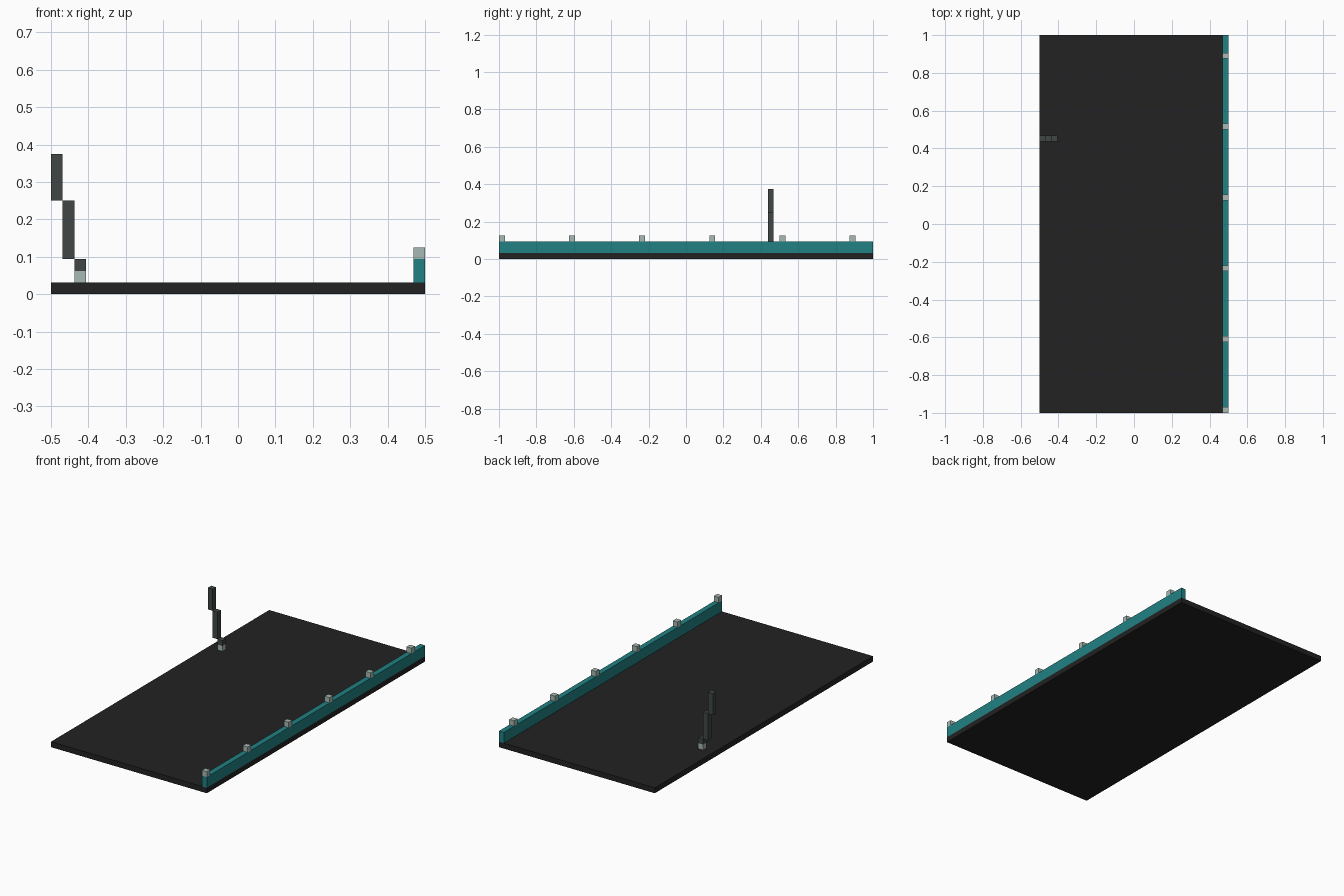
import bpy

if "Cube" in bpy.data.objects:
    bpy.data.objects.remove(bpy.data.objects["Cube"], do_unlink=True)

U = 1 / 32  # one block of the grid


def material(name, color):
    mat = bpy.data.materials.new(name)
    mat.use_nodes = True
    mat.diffuse_color = (*color, 1)
    mat.node_tree.nodes["Principled BSDF"].inputs["Base Color"].default_value = (*color, 1)
    return mat


def box(name, corner, size, mat):
    """Box given by its lowest corner and size, both in blocks."""
    centre = [(c + s / 2) * U for c, s in zip(corner, size)]
    bpy.ops.mesh.primitive_cube_add(size=1, location=centre)
    obj = bpy.context.object
    obj.name = name
    obj.scale = [s * U for s in size]
    bpy.ops.object.transform_apply(location=False, rotation=False, scale=True)
    obj.data.materials.append(mat)
    return obj


black = material("black", (0.016, 0.016, 0.016))
teal = material("teal", (0.015, 0.22, 0.23))
pale_grey = material("pale grey", (0.39, 0.49, 0.45))
dark_grey = material("dark grey", (0.052, 0.063, 0.061))

# Floor slab and the low wall along its left edge
box("floor", (-16, -32, 0), (32, 64, 1), black)
box("side_wall", (15, -32, 1), (1, 64, 2), teal)

# Evenly spaced studs on the wall
for i in range(6):
    box(f"wall_stud_{i + 1}", (15, -32 + 12 * i, 3), (1, 1, 1), pale_grey)

# Stepped lever leaning out to the right edge
box("lever_foot", (-14, 14, 1), (1, 1, 1), pale_grey)
for name, x, z, height in (("lever_base", -14, 2, 1),
                           ("lever_middle", -15, 3, 5),
                           ("lever_tip", -16, 8, 4)):
    box(name, (x, 14, z), (1, 1, height), dark_grey)
